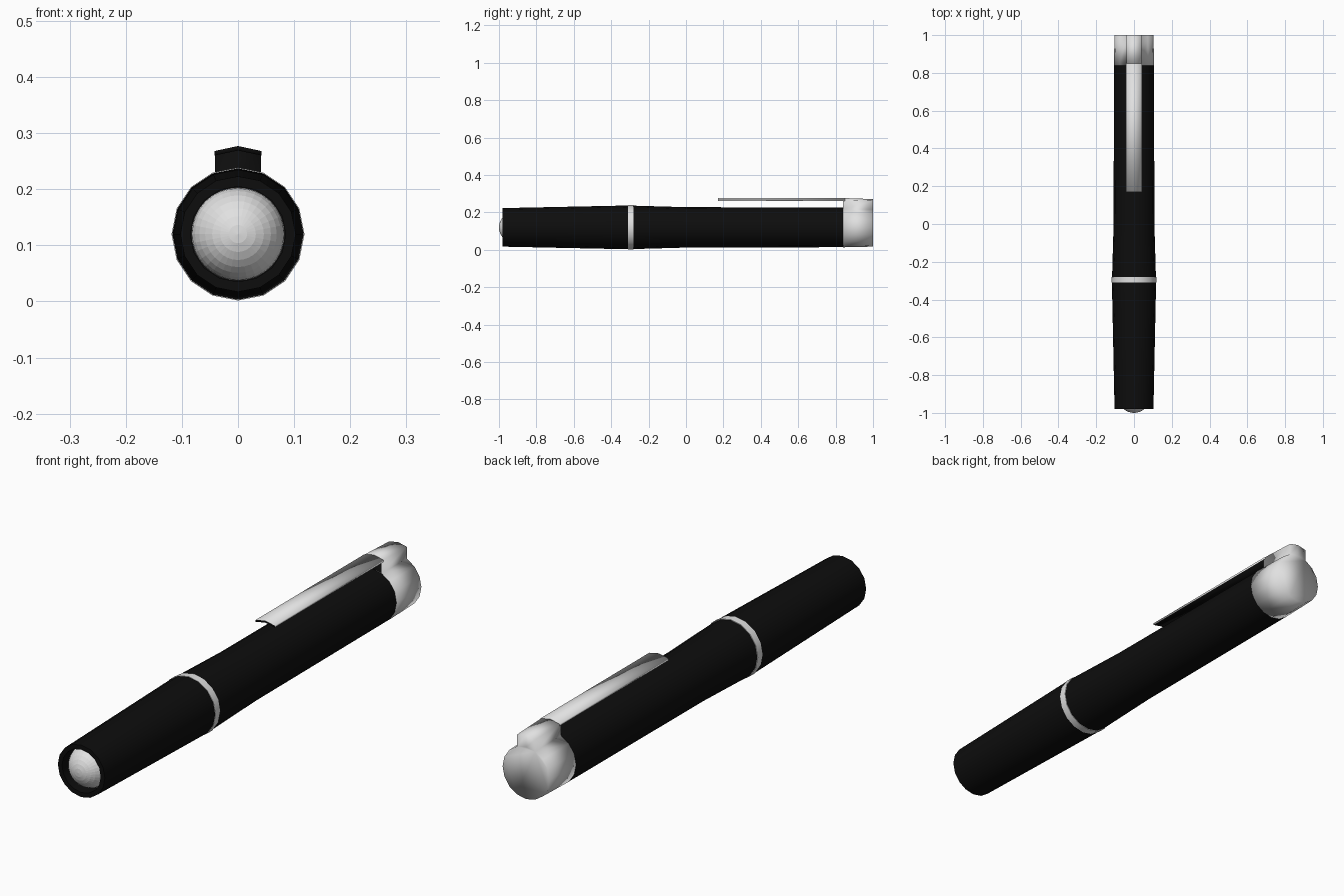
import bpy, bmesh, math
from mathutils import Matrix, Vector

old = bpy.data.objects.get("Cube")
if old:
    bpy.data.objects.remove(old, do_unlink=True)

AXIS_Z = 0.12
SIDES = 16


def material(name, value, rough):
    m = bpy.data.materials.new(name)
    m.use_nodes = True
    m.diffuse_color = (value, value, value, 1)
    bsdf = next(n for n in m.node_tree.nodes if n.type == 'BSDF_PRINCIPLED')
    bsdf.inputs["Base Color"].default_value = m.diffuse_color
    bsdf.inputs["Roughness"].default_value = rough
    return m


black = material("black", 0.004, 0.5)
silver = material("silver", 0.75, 0.5)


def finish(bm, name, mats, smooth=None):
    bmesh.ops.recalc_face_normals(bm, faces=bm.faces)
    # Forward and downward faces take the second colour, if there is one
    if len(mats) > 1:
        for f in bm.faces:
            if is_lining(f):
                f.material_index = 1
    me = bpy.data.meshes.new(name)
    bm.to_mesh(me)
    bm.free()
    for m in mats:
        me.materials.append(m)
    ob = bpy.data.objects.new(name, me)
    bpy.context.collection.objects.link(ob)
    if smooth:
        bpy.ops.object.select_all(action='DESELECT')
        ob.select_set(True)
        bpy.context.view_layer.objects.active = ob
        bpy.ops.object.shade_smooth_by_angle(angle=math.radians(smooth))
    return ob


def is_lining(f):
    high = f.calc_center_median().z > AXIS_Z + 0.09
    return high and (f.normal.y < -0.7 or f.normal.z < -0.7)


def lathe(profile):
    """Turn (y, radius) points about the long axis and close both ends."""
    bm = bmesh.new()
    rings = []
    for y, r in profile:
        angles = [2 * math.pi * i / SIDES for i in range(SIDES)]
        rings.append([bm.verts.new((r * math.sin(a), y, AXIS_Z + r * math.cos(a)))
                      for a in angles])
    for a, b in zip(rings, rings[1:]):
        for i in range(SIDES):
            j = (i + 1) % SIDES
            bm.faces.new((a[i], a[j], b[j], b[i]))
    bm.faces.new(rings[0])
    bm.faces.new(rings[-1])
    return bm


# Barrel with a hollow front end
finish(lathe([(-0.90, 0.085), (-0.98, 0.085), (-0.98, 0.103), (-0.31, 0.117),
              (-0.28, 0.116), (0.0, 0.108), (0.84, 0.106)]), "barrel", [black], 40)

# Metal band around the widest point
finish(lathe([(-0.31, 0.1185), (-0.28, 0.1185)]), "band", [silver], 40)

# Faceted ball set into the front end
bm = bmesh.new()
bmesh.ops.create_uvsphere(bm, u_segments=32, v_segments=16, radius=0.083)
bmesh.ops.transform(bm, verts=bm.verts, matrix=Matrix.Translation((0, -0.917, AXIS_Z))
                    @ Matrix.Rotation(math.pi / 2, 4, 'X'))
finish(bm, "front_ball", [silver])

# End cap, with its two top faces raised into the clip post
bm = lathe([(0.84, 0.1065), (1.0, 0.103)])
bm.normal_update()
top = [f for f in bm.faces if abs(f.normal.y) < 0.5
       and f.calc_center_median().z > AXIS_Z + 0.095]
raised = bmesh.ops.extrude_face_region(bm, geom=top)["geom"]
bmesh.ops.delete(bm, geom=top, context='FACES')
for v in raised:
    if isinstance(v, bmesh.types.BMVert):
        v.co.z = 0.277 if abs(v.co.x) < 0.01 else 0.268
        if v.co.y > 0.9:
            v.co.z -= 0.006
finish(bm, "end_cap", [silver, black], 180)

# Slim ridged clip running forward from the post
bm = bmesh.new()
section = [(-0.042, 0.268), (0, 0.277), (0.042, 0.268),
           (0.042, 0.260), (0, 0.269), (-0.042, 0.260)]
front, back = [[bm.verts.new(Vector((x, y, z))) for x, z in section]
               for y in (0.17, 0.85)]
n = len(section)
for i in range(n):
    j = (i + 1) % n
    bm.faces.new((front[i], front[j], back[j], back[i]))
for ring in (front, back):
    bm.faces.new((ring[0], ring[1], ring[4], ring[5]))
    bm.faces.new((ring[1], ring[2], ring[3], ring[4]))
finish(bm, "clip", [silver, black], 180)
